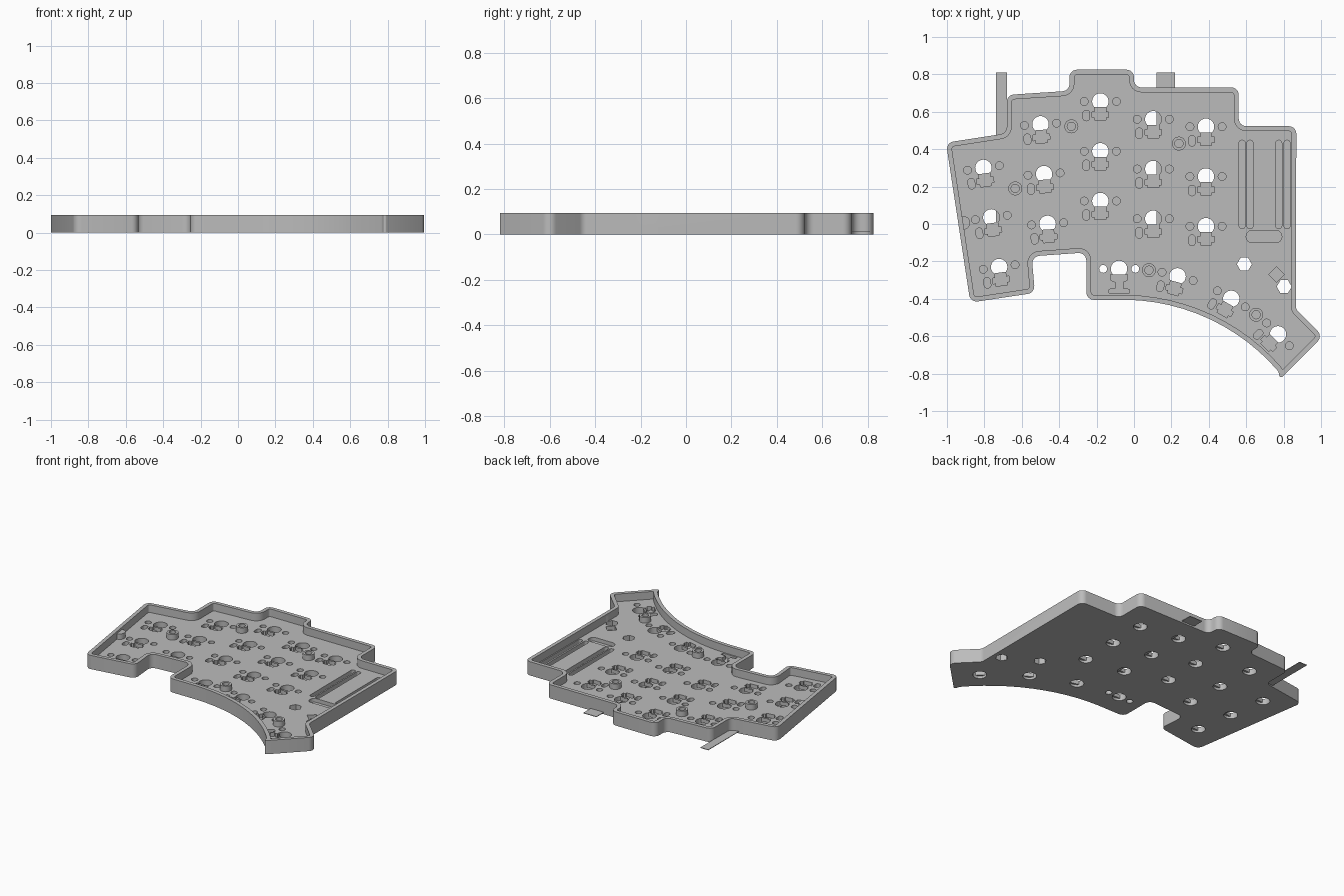
import bpy, bmesh, math
from mathutils import Vector, Matrix

if "Cube" in bpy.data.objects:
    bpy.data.objects.remove(bpy.data.objects["Cube"])

HEIGHT, FLOOR, POCKET, WALL = 0.095, 0.042, 0.016, 0.026

grey = bpy.data.materials.new("plain grey")
grey.use_nodes = True
grey.diffuse_color = (0.5, 0.5, 0.5, 1)
grey.node_tree.nodes["Principled BSDF"].inputs["Base Color"].default_value = (0.5, 0.5, 0.5, 1)


def round_corners(points, radius, steps=6):
    """Replace each sharp corner of a closed outline with an arc-like bend."""
    out = []
    pts = [Vector(p) for p in points]
    for i, p in enumerate(pts):
        a, b = pts[i - 1] - p, pts[(i + 1) % len(pts)] - p
        turn = math.pi - a.angle(b)
        if turn < 0.3:
            out.append(p)
            continue
        cut = min(radius * math.tan(turn / 2), a.length * 0.48, b.length * 0.48)
        r = cut / math.tan(turn / 2)
        a.normalize()
        b.normalize()
        centre = p + (a + b).normalized() * math.hypot(r, cut)
        start, end = p + a * cut - centre, p + b * cut - centre
        sweep = math.atan2(start.x * end.y - start.y * end.x, start.dot(end))
        for k in range(steps + 1):
            out.append(centre + Matrix.Rotation(sweep * k / steps, 2) @ start)
    return out


def inset(points, d):
    """Offset a clockwise outline inwards."""
    out = []
    for i, p in enumerate(points):
        e = (p - points[i - 1]).normalized()
        f = (points[(i + 1) % len(points)] - p).normalized()
        n, m = Vector((e.y, -e.x)), Vector((f.y, -f.x))
        out.append(p + (n + m) * d / (1 + n.dot(m)))
    return out


def prism(bm, points, low, high):
    base = bm.faces.new([bm.verts.new((p[0], p[1], low)) for p in points])
    ext = bmesh.ops.extrude_face_region(bm, geom=[base])
    verts = [g for g in ext["geom"] if isinstance(g, bmesh.types.BMVert)]
    bmesh.ops.translate(bm, verts=verts, vec=(0, 0, high - low))


def make(name, bm):
    bmesh.ops.recalc_face_normals(bm, faces=bm.faces[:])
    mesh = bpy.data.meshes.new(name)
    bm.to_mesh(mesh)
    bm.free()
    mesh.materials.append(grey)
    ob = bpy.data.objects.new(name, mesh)
    bpy.context.collection.objects.link(ob)
    return ob


def cut_away(target, cutter):
    mod = target.modifiers.new("cut", "BOOLEAN")
    mod.operation, mod.solver, mod.object = "DIFFERENCE", "EXACT", cutter
    mod.use_self = True
    cutter.hide_render = True
    graph = bpy.context.evaluated_depsgraph_get()
    mesh = bpy.data.meshes.new_from_object(target.evaluated_get(graph))
    target.modifiers.clear()
    target.data = mesh
    bpy.data.objects.remove(cutter)


def circle(x, y, r, n=24):
    return [(x + r * math.cos(math.tau * k / n), y + r * math.sin(math.tau * k / n))
            for k in range(n)]


def box(x0, y0, x1, y1):
    return [(x0, y0), (x0, y1), (x1, y1), (x1, y0)]


def slot(x0, y0, x1, y1):
    return round_corners(box(x0, y0, x1, y1), min(x1 - x0, y1 - y0) * 0.45, 4)


# Outline of the tray, clockwise
outline = [(-1.005, 0.435), (-0.68, 0.485), (-0.68, 0.69), (-0.345, 0.712), (-0.345, 0.825),
           (0, 0.825), (0, 0.73), (0.56, 0.73), (0.56, 0.523), (0.868, 0.523),
           (0.865, -0.455), (1.01, -0.6), (0.78, -0.83)]
# Concave thumb edge
cx, cy, r = -0.06, -1.50, 1.095
for k in range(13):
    a = math.radians(40.5 + k * 4.05)
    outline.append((cx + r * math.cos(a), cy + r * math.sin(a)))
outline += [(-0.255, -0.405), (-0.255, -0.152), (-0.547, -0.173), (-0.53, -0.368),
            (-0.875, -0.42)]
outer = round_corners(outline, 0.04)

bm = bmesh.new()
prism(bm, outer, 0, HEIGHT)
tray = make("tray", bm)

# Hollow interior
bm = bmesh.new()
prism(bm, inset(outer, WALL), FLOOR, HEIGHT + 0.1)
cut_away(tray, make("cavity_cutter", bm))

# Cable notch in the side wall
bm = bmesh.new()
notch = round_corners([(-0.225, 0.12), (-0.195, 0.045), (-0.145, 0.045), (-0.115, 0.12)], 0.02)
prism(bm, notch, 0.78, 0.95)
for v in bm.verts:
    v.co = (v.co.z, v.co.x, v.co.y)
cut_away(tray, make("notch_cutter", bm))

# Switch positions: x, y, turn in degrees
keys = [(-0.805 + 0.042 * k, 0.30 - 0.265 * k, 8) for k in range(3)]
keys += [(-0.5 + 0.019 * k, 0.533 - 0.266 * k, 4) for k in range(3)]
for x, top in ((-0.18, 0.655), (0.103, 0.56), (0.385, 0.52)):
    keys += [(x, top - 0.266 * k, 0) for k in range(3)]
keys += [(0.233, -0.28, -15), (0.52, -0.4, -30), (0.77, -0.59, -45)]

half = [(0.03, -0.03), (0.03, -0.055), (0.045, -0.055), (0.045, -0.085), (0.03, -0.085),
        (0.03, -0.1)]
socket = half + [(-x, y) for x, y in reversed(half)]
pocket_shapes = [circle(-0.086, 0, 0.021, 16), circle(0.086, 0, 0.021, 16),
                 slot(-0.093, -0.103, -0.057, -0.047), socket]

bm = bmesh.new()
for x, y, turn in keys:
    rot = Matrix.Rotation(math.radians(turn), 2)
    prism(bm, circle(x, y, 0.044), -0.1, 0.08)
    for shape in pocket_shapes:
        prism(bm, [rot @ Vector(p) + Vector((x, y)) for p in shape], POCKET, 0.08)

# Thumb switch with a T-shaped pocket
prism(bm, circle(-0.08, -0.24, 0.044), -0.1, 0.08)
for x in (-0.165, 0.007):
    prism(bm, circle(x, -0.24, 0.021, 16), -0.1, 0.08)
tee = [(0.045, -0.27), (0.045, -0.3), (0.02, -0.31), (0.02, -0.345), (0.055, -0.35),
       (0.055, -0.37)]
prism(bm, [(x - 0.08, y) for x, y in tee] + [(-x - 0.08, y) for x, y in reversed(tee)],
      POCKET, 0.08)

# Hexagonal holes, diamond pocket and header grooves
for x, y in ((0.59, -0.215), (0.803, -0.335)):
    prism(bm, circle(x, y, 0.04, 6), -0.1, 0.08)
prism(bm, circle(0.762, -0.27, 0.042, 4), POCKET, 0.08)
for x in (0.562, 0.604, 0.758, 0.802):
    prism(bm, slot(x, -0.025, x + 0.032, 0.448), POCKET, 0.08)
prism(bm, slot(0.6, -0.1, 0.79, -0.035), POCKET, 0.08)
cut_away(tray, make("pocket_cutter", bm))

# Hollow screw posts
for i, (x, y) in enumerate([(-0.335, 0.522), (0.24, 0.43), (-0.635, 0.19),
                            (0.08, -0.247), (0.653, -0.485)]):
    bm = bmesh.new()
    prism(bm, circle(x, y, 0.037, 32), FLOOR - 0.01, 0.08)
    post = make(f"screw_post_{i + 1}", bm)
    bm = bmesh.new()
    prism(bm, circle(x, y, 0.022), FLOOR, 0.15)
    cut_away(post, make("post_cutter", bm))

# Rest post against the side wall
bm = bmesh.new()
prism(bm, [(-0.925, 0.042)] + [(-0.912 + 0.036 * math.sin(math.pi * k / 14),
           0.006 + 0.036 * math.cos(math.pi * k / 14)) for k in range(15)]
      + [(-0.925, -0.03)], FLOOR - 0.01, 0.08)
make("wall_post", bm)

# Thin strips running through the floor and out at the back
for name, rect in (("side_strip", (-0.738, 0.0, -0.678, 0.81)),
                   ("centre_strip", (0.12, -0.08, 0.22, 0.81))):
    bm = bmesh.new()
    prism(bm, box(*rect), 0.010, 0.014)
    make(name, bm)

bpy.ops.object.select_all(action="DESELECT")
for ob in bpy.context.collection.objects:
    if ob.type == "MESH" and grey.name in ob.data.materials:
        ob.select_set(True)
        bpy.context.view_layer.objects.active = ob
bpy.ops.object.shade_smooth_by_angle(angle=math.radians(30))
